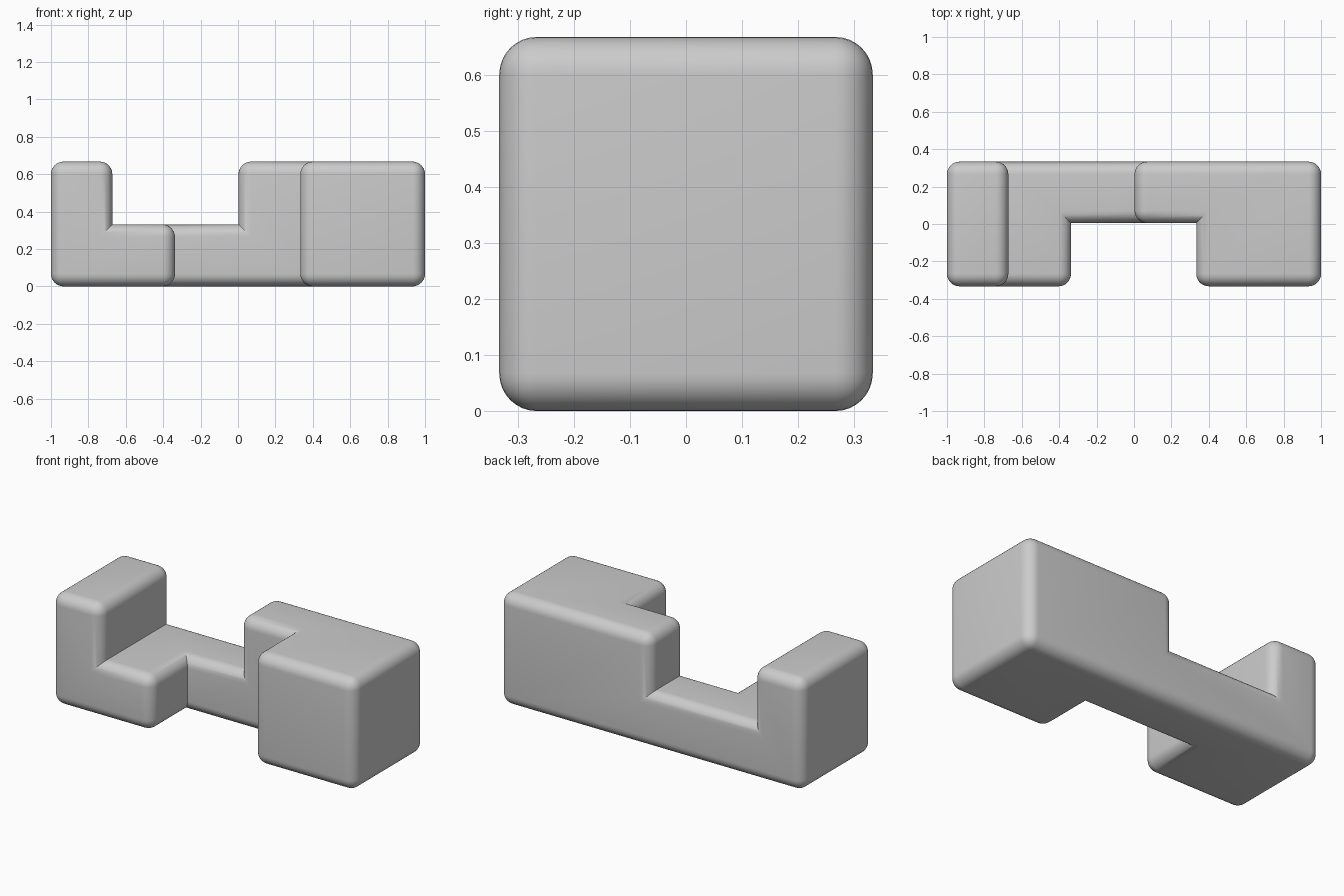
import bpy
import bmesh
from mathutils import Vector
from math import radians

cube = bpy.data.objects.get("Cube")
if cube:
    bpy.data.objects.remove(cube, do_unlink=True)

# One plain material
grey = bpy.data.materials.new("light grey")
grey.use_nodes = True
colour = (0.6, 0.6, 0.6, 1)
grey.diffuse_color = colour
grey.node_tree.nodes["Principled BSDF"].inputs["Base Color"].default_value = colour

# Grid planes that divide the bar into cells
xs = (-1, -0.672, -0.337, 0.003, 0.333, 1)
ys = (-0.333, 0.005, 0.333)
zs = (0, 0.331, 0.667)
grid = (xs, ys, zs)

# Filled cells (y, z) in each slice along the bar
full = {(0, 0), (1, 0), (0, 1), (1, 1)}
slices = (full, {(0, 0), (1, 0)}, {(1, 0)}, {(1, 0), (1, 1)}, full)
cells = {(i, j, k) for i, filled in enumerate(slices) for j, k in filled}

# Outer skin of the filled cells
bm = bmesh.new()
verts = {}


def corner(index):
    if index not in verts:
        verts[index] = bm.verts.new([grid[a][index[a]] for a in range(3)])
    return verts[index]


for cell in sorted(cells):
    for axis in range(3):
        u, v = (axis + 1) % 3, (axis + 2) % 3
        for side in (0, 1):
            neighbour = list(cell)
            neighbour[axis] += 2 * side - 1
            if tuple(neighbour) in cells:
                continue
            loop = []
            for du, dv in ((0, 0), (1, 0), (1, 1), (0, 1)):
                point = list(cell)
                point[axis] += side
                point[u] += du
                point[v] += dv
                loop.append(corner(tuple(point)))
            bm.faces.new(loop if side else loop[::-1])

# Merge flat areas, then round the outer edges and leave inner corners sharp
bm.normal_update()
bmesh.ops.dissolve_limit(bm, angle_limit=radians(1), verts=bm.verts[:], edges=bm.edges[:])
bm.normal_update()
outer = [e for e in bm.edges if e.is_convex and e.calc_face_angle() > 1]
bmesh.ops.bevel(bm, geom=outer, offset=0.067, offset_type='OFFSET', segments=8,
                profile=0.5, affect='EDGES', clamp_overlap=False)

mesh = bpy.data.meshes.new("notched_bar")
bm.to_mesh(mesh)
bm.free()
mesh.materials.append(grey)
bar = bpy.data.objects.new("notched_bar", mesh)
bpy.context.collection.objects.link(bar)

# Smooth the roundings
bpy.ops.object.select_all(action='DESELECT')
bar.select_set(True)
bpy.context.view_layer.objects.active = bar
bpy.ops.object.shade_smooth_by_angle(angle=radians(30))
